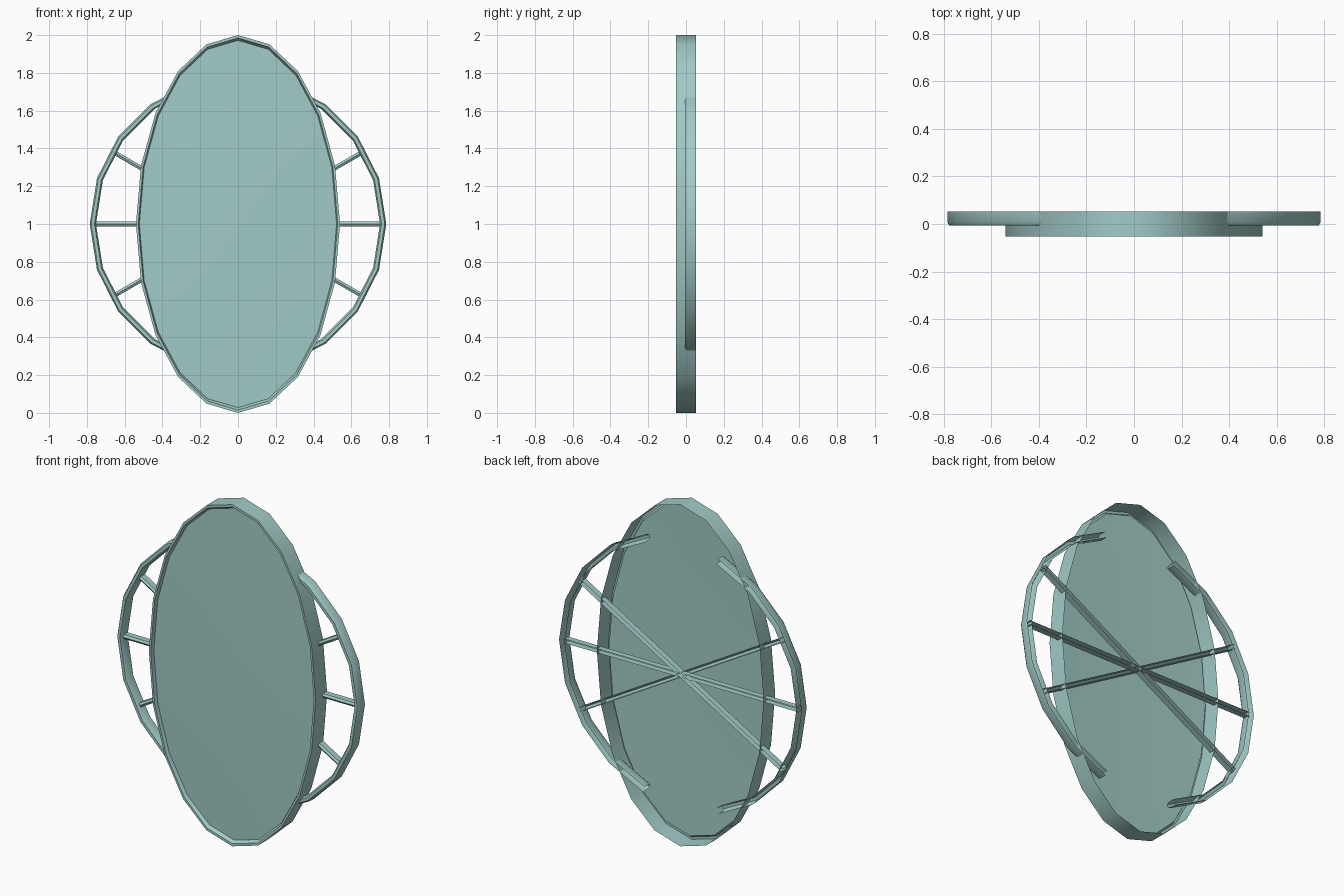
import bpy, bmesh
from math import sin, cos, radians, pi

if "Cube" in bpy.data.objects:
    bpy.data.objects.remove(bpy.data.objects["Cube"])

SIDES = 20
CZ = 1.0


def finish(name, rows, closed_rows=False, cap=None):
    """Skin consecutive rows of points; optionally fan the last row to a centre point."""
    bm = bmesh.new()
    grid = [[bm.verts.new(p) for p in row] for row in rows]
    n = len(rows[0])
    for a, b in zip(grid, grid[1:]):
        for i in range(n if closed_rows else n - 1):
            j = (i + 1) % n
            bm.faces.new((a[i], a[j], b[j], b[i]))
    if cap:
        c = bm.verts.new(cap)
        last = grid[-1]
        for i in range(n):
            bm.faces.new((last[i], last[(i + 1) % n], c))
    bmesh.ops.recalc_face_normals(bm, faces=bm.faces)
    # open shells: make the front-most face look towards -y
    front = min(bm.faces, key=lambda f: f.calc_center_median().y)
    front.normal_update()
    if front.normal.y > 0:
        bmesh.ops.reverse_faces(bm, faces=bm.faces)
    mesh = bpy.data.meshes.new(name)
    bm.to_mesh(mesh)
    bm.free()
    ob = bpy.data.objects.new(name, mesh)
    bpy.context.collection.objects.link(ob)
    mat = bpy.data.materials.get("pale_teal") or bpy.data.materials.new("pale_teal")
    mat.diffuse_color = (0.36, 0.60, 0.57, 1)
    mat.use_nodes = True
    mat.node_tree.nodes["Principled BSDF"].inputs["Base Color"].default_value = mat.diffuse_color
    mesh.materials.append(mat)
    bpy.ops.object.select_all(action='DESELECT')
    ob.select_set(True)
    bpy.context.view_layer.objects.active = ob
    bpy.ops.object.shade_smooth_by_angle(angle=radians(35))
    return ob


def ellipse(a, b, y):
    return [(a * cos(2 * pi * i / SIDES), y, CZ + b * sin(2 * pi * i / SIDES))
            for i in range(SIDES)]


# oval frame: open-backed outer wall, thin front lip, short recess wall
finish("oval_frame", [ellipse(0.54, 1.0, 0.053), ellipse(0.54, 1.0, -0.053),
                      ellipse(0.528, 0.985, -0.053), ellipse(0.522, 0.972, -0.033)],
       closed_rows=True)

# slightly domed oval panel
finish("oval_panel", [ellipse(0.522, 0.972, -0.033), ellipse(0.36, 0.67, -0.039),
                      ellipse(0.18, 0.335, -0.043)],
       closed_rows=True, cap=(0, -0.044, CZ))

# side hoops: open-backed channel swept along a 20-sided circle
hoop_profile = [(0.785, 0.053), (0.785, 0.006), (0.777, -0.006),
                (0.760, -0.006), (0.752, 0.006), (0.752, 0.053)]
for side, label in ((1, "right"), (-1, "left")):
    finish(label + "_hoop", [
        [(side * r * cos(radians(18 * k)), y, CZ + r * sin(radians(18 * k)))
         for r, y in hoop_profile] for k in range(-4, 5)])

# spokes: three open-backed channels crossing at the centre
spoke_profile = [(-0.012, 0.051), (-0.012, 0.016), (0, 0.008), (0.012, 0.016), (0.012, 0.051)]
for k, deg in enumerate((-30, 0, 30)):
    c, s = cos(radians(deg)), sin(radians(deg))
    finish("spoke_%d" % (k + 1), [
        [(t * c - w * s, y, CZ + t * s + w * c) for w, y in spoke_profile]
        for t in (-0.76, 0.76)])
